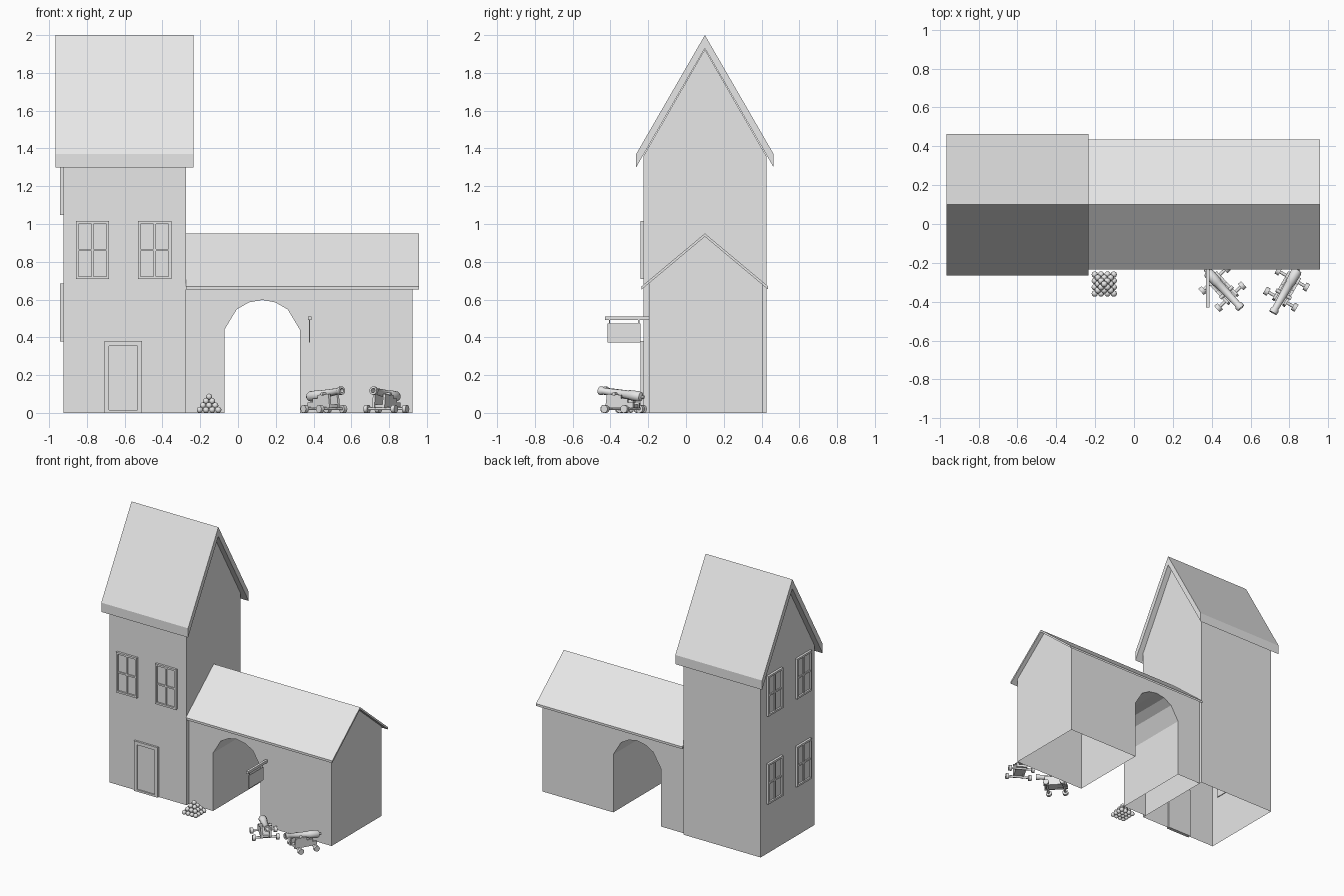
import bpy, bmesh, math
from mathutils import Matrix, Vector

cube = bpy.data.objects.get("Cube")
if cube:
    bpy.data.objects.remove(cube, do_unlink=True)

stone = bpy.data.materials.new("pale_grey")
stone.use_nodes = True
GREY = (0.8, 0.8, 0.8, 1)
stone.diffuse_color = GREY
stone.node_tree.nodes["Principled BSDF"].inputs["Base Color"].default_value = GREY

RIDGE_Y = 0.10


def finish(name, bm, matrix=None, smooth=False):
    bmesh.ops.recalc_face_normals(bm, faces=bm.faces[:])
    if smooth:
        for f in bm.faces:
            f.smooth = True
        for e in bm.edges:
            e.smooth = e.calc_face_angle(0) < math.radians(40)
    mesh = bpy.data.meshes.new(name)
    bm.to_mesh(mesh)
    bm.free()
    mesh.materials.append(stone)
    ob = bpy.data.objects.new(name, mesh)
    if matrix:
        ob.matrix_world = matrix
    bpy.context.collection.objects.link(ob)
    return ob


def box(bm, x, y, z):
    """Box from three (low, high) ranges."""
    size = Matrix.Diagonal((x[1] - x[0], y[1] - y[0], z[1] - z[0], 1))
    mid = Vector((sum(x), sum(y), sum(z))) / 2
    bmesh.ops.create_cube(bm, size=1, matrix=Matrix.Translation(mid) @ size)


def prism(bm, points, a, b, axis):
    """Extrude an outline along x or y; the outline uses the other axis and z."""
    place = (lambda u, z: (a, u, z)) if axis == "x" else (lambda u, z: (u, a, z))
    face = bm.faces.new([bm.verts.new(place(u, z)) for u, z in points])
    out = bmesh.ops.extrude_face_region(bm, geom=[face], use_keep_orig=True)
    shift = (b - a, 0, 0) if axis == "x" else (0, b - a, 0)
    bmesh.ops.translate(bm, vec=shift, verts=[g for g in out["geom"] if isinstance(g, bmesh.types.BMVert)])


def rod(bm, r, length, centre, axis="Y", sides=12):
    turn = Matrix.Rotation(math.pi / 2, 4, "X" if axis == "Y" else "Y")
    bmesh.ops.create_cone(bm, cap_ends=True, segments=sides, radius1=r, radius2=r,
                          depth=length, matrix=Matrix.Translation(centre) @ turn)


def house(name, outline, y0, y1, ridge):
    """Open-bottomed walls with the top folded up into gables."""
    bm = bmesh.new()
    prism(bm, outline, y0, y1, "y")
    top = max(z for _, z in outline)
    floor = [f for f in bm.faces if all(v.co.z < 1e-4 for v in f.verts)]
    bmesh.ops.delete(bm, geom=floor, context="FACES_ONLY")
    ends = [e for e in bm.edges if all(abs(v.co.z - top) < 1e-4 for v in e.verts)
            and abs(e.verts[0].co.x - e.verts[1].co.x) < 1e-4]
    bmesh.ops.subdivide_edges(bm, edges=ends, cuts=1)
    for v in bm.verts:
        if v.co.z > top - 1e-4 and y0 + 0.01 < v.co.y < y1 - 0.01:
            v.co.z = ridge
    finish(name, bm)


def roof(name, x0, x1, half, eave, ridge, thick):
    bm = bmesh.new()
    low, high, c = RIDGE_Y - half, RIDGE_Y + half, RIDGE_Y
    prism(bm, [(low, eave), (c, ridge), (high, eave), (high, eave - thick),
               (c, ridge - thick), (low, eave - thick)], x0, x1, "x")
    finish(name, bm)


# Tower
house("tower_walls", [(-0.925, 0), (-0.925, 1.36), (-0.275, 1.36), (-0.275, 0)],
      -0.225, 0.425, 1.925)
roof("tower_roof", -0.965, -0.235, 0.364, 1.37, 2.0, 0.07)

# Gatehouse with a faceted archway
MID, SPAN = 0.128, 0.2
half_arch = [(SPAN, 0.44), (0.135, 0.548), (0.07, 0.585)]
arch = ([(MID + u, z) for u, z in half_arch] + [(MID, 0.598)]
        + [(MID - u, z) for u, z in reversed(half_arch)])
house("gate_walls", [(-0.274, 0), (-0.274, 0.685), (0.925, 0.685), (0.925, 0),
                     (MID + SPAN, 0)] + arch + [(MID - SPAN, 0)], -0.197, 0.405, 0.94)
roof("gate_roof", -0.274, 0.957, 0.335, 0.67, 0.95, 0.017)


# Windows: border, cross bars and a recessed pane
def window(name, matrix):
    bm = bmesh.new()
    w, h, b, deep = 0.088, 0.153, 0.014, (-0.017, 0.006)
    for s in (-1, 1):
        box(bm, sorted((s * w, s * (w - b))), deep, (-h, h))
        box(bm, (b - w, w - b), deep, sorted((s * h, s * (h - b))))
    box(bm, (-0.006, 0.006), (-0.012, 0.006), (b - h, h - b))
    box(bm, (b - w, w - b), (-0.012, 0.006), (-0.006, 0.006))
    box(bm, (b - w, w - b), (-0.004, 0.005), (b - h, h - b))
    finish(name, bm, matrix)


for i, x in enumerate((-0.77, -0.441)):
    window(f"front_window_{i}", Matrix.Translation((x, -0.225, 0.862)))
for i, y in enumerate((0.265, -0.08)):
    for j, z in enumerate((0.532, 1.2)):
        window(f"side_window_{i}_{j}", Matrix.Translation((-0.925, y, z))
               @ Matrix.Rotation(-math.pi / 2, 4, "Z"))

# Door with its frame
bm = bmesh.new()
for x in ((-0.708, -0.683), (-0.533, -0.508)):
    box(bm, x, (-0.24, -0.215), (0, 0.38))
box(bm, (-0.683, -0.533), (-0.24, -0.215), (0.355, 0.38))
box(bm, (-0.683, -0.533), (-0.24, -0.215), (0, 0.015))
box(bm, (-0.683, -0.533), (-0.23, -0.215), (0.015, 0.355))
finish("door", bm)

# Hanging sign
bm = bmesh.new()
box(bm, (0.37, 0.388), (-0.43, -0.195), (0.492, 0.511))
for y in (-0.405, -0.25):
    box(bm, (0.377, 0.381), (y - 0.003, y + 0.003), (0.465, 0.495))
box(bm, (0.376, 0.382), (-0.415, -0.24), (0.373, 0.472))
finish("hanging_sign", bm)

# Cannonball stack
bm = bmesh.new()
R = 0.0163
for layer in range(4):
    n = 4 - layer
    for i in range(n):
        for j in range(n):
            spot = (-0.153 + (2 * i - n + 1) * R, -0.309 + (2 * j - n + 1) * R,
                    R + layer * R * math.sqrt(2))
            bmesh.ops.create_uvsphere(bm, u_segments=12, v_segments=8, radius=R,
                                      matrix=Matrix.Translation(spot))
finish("cannonballs", bm, smooth=True)


# Cannons, pointing along local +x
def cannon(tag, x, y, angle):
    base = Matrix.Translation((x, y, 0)) @ Matrix.Rotation(angle, 4, "Z")
    bm = bmesh.new()
    for s in (-1, 1):
        prism(bm, [(-0.085, 0.025), (-0.085, 0.055), (-0.05, 0.055), (-0.05, 0.075),
                   (-0.01, 0.075), (-0.01, 0.095), (0.075, 0.1), (0.085, 0.025)],
              s * 0.024, s * 0.038, "y")
    box(bm, (-0.08, 0.08), (-0.026, 0.026), (0.028, 0.045))
    finish(f"{tag}_carriage", bm, base)

    bm = bmesh.new()
    for ax in (-0.06, 0.06):
        rod(bm, 0.008, 0.18, (ax, 0, 0.022))
        for s in (-1, 1):
            rod(bm, 0.021, 0.022, (ax, s * 0.083, 0.021))
    finish(f"{tag}_wheels", bm, base, True)

    bm = bmesh.new()
    profile = [(-0.135, 0), (-0.13, 0.01), (-0.118, 0.008), (-0.112, 0.024), (-0.1, 0.028),
               (-0.04, 0.026), (-0.035, 0.023), (0.115, 0.017), (0.125, 0.023),
               (0.142, 0.022), (0.142, 0.012), (0.06, 0.012), (0.06, 0)]
    verts = [bm.verts.new((u, 0, r)) for u, r in profile]
    edges = [bm.edges.new(p) for p in zip(verts, verts[1:])]
    bmesh.ops.spin(bm, geom=verts + edges, cent=(0, 0, 0), axis=(1, 0, 0),
                   angle=2 * math.pi, steps=14)
    bmesh.ops.remove_doubles(bm, verts=bm.verts[:], dist=1e-4)
    rod(bm, 0.009, 0.09, (0.03, 0, -0.004))
    finish(f"{tag}_barrel", bm, base @ Matrix.Translation((0, 0, 0.1))
           @ Matrix.Rotation(-0.13, 4, "Y"), True)


cannon("left_cannon", 0.455, -0.33, math.atan2(-0.73, 0.68))
cannon("right_cannon", 0.785, -0.335, math.atan2(-0.87, -0.5))
